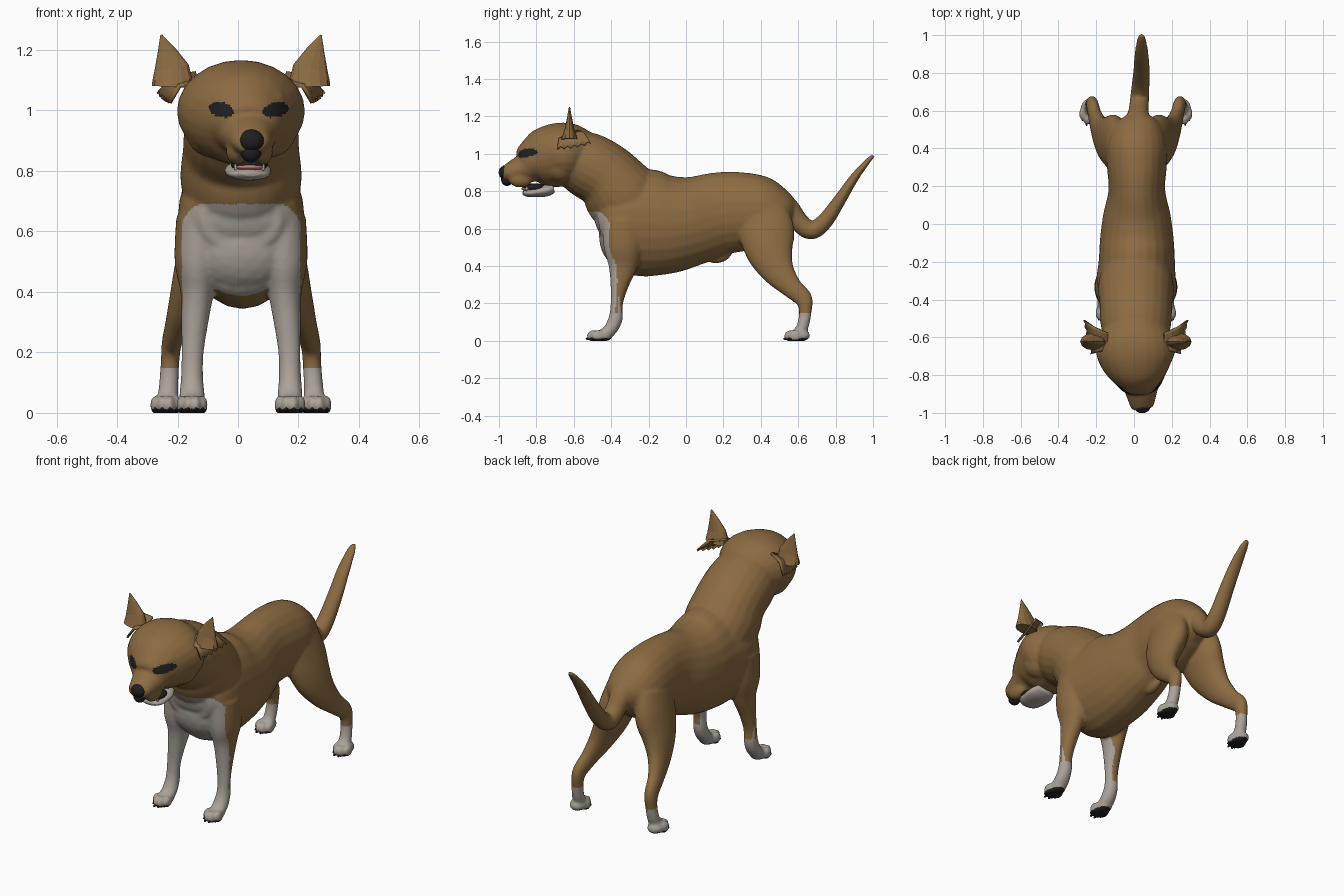
import bpy, bmesh, math
from mathutils import Vector, Matrix, Euler

if "Cube" in bpy.data.objects:
    bpy.data.objects.remove(bpy.data.objects["Cube"], do_unlink=True)


def material(name, rgb):
    m = bpy.data.materials.new(name)
    m.use_nodes = True
    m.diffuse_color = (*rgb, 1)
    m.node_tree.nodes["Principled BSDF"].inputs["Base Color"].default_value = (*rgb, 1)
    return m


BROWN = material("tan_coat", (.262, .147, .054))
WHITE = material("white_fur", (.41, .365, .32))
BLACK = material("black_skin", (.014, .014, .015))
PINK = material("pink_tongue", (.5, .2, .2))
MID = .01  # the body's mid-line


def spline(rows, steps=5):
    """Catmull-Rom resampling of station rows."""
    out = []
    for i in range(len(rows) - 1):
        a, b, c, d = (Vector(rows[min(max(k, 0), len(rows) - 1)]) for k in range(i - 1, i + 3))
        for s in range(steps):
            t = s / steps
            out.append(b + (c - a) * (t / 2) + (2 * a - 5 * b + 4 * c - d) * (t * t / 2)
                       + (3 * b - a - 3 * c + d) * (t ** 3 / 2))
    return out + [Vector(rows[-1])]


def loft(bm, rows, n=24, steps=5):
    """Tube through stations of x, y, z, half width, half depth."""
    rows = spline(rows, steps)
    pts = [Vector(r[:3]) for r in rows]
    rings = []
    for i, r in enumerate(rows):
        t = (pts[min(i + 1, len(pts) - 1)] - pts[max(i - 1, 0)]).normalized()
        u = Vector((1, 0, 0))
        u = (u - t * u.dot(t)).normalized()
        v = t.cross(u)
        rings.append([bm.verts.new(pts[i] + u * (math.cos(a) * r[3]) + v * (math.sin(a) * r[4]))
                      for a in (2 * math.pi * k / n for k in range(n))])
    for p, q in zip(rings, rings[1:]):
        for k in range(n):
            bm.faces.new((p[k], p[(k + 1) % n], q[(k + 1) % n], q[k]))
    bm.faces.new(rings[0][::-1])
    bm.faces.new(rings[-1])


def ball(bm, centre, radii, rot=(0, 0, 0)):
    m = Matrix.LocRotScale(Vector(centre), Euler(rot), Vector(radii))
    bmesh.ops.create_icosphere(bm, subdivisions=3, radius=1, matrix=m)


def finish(bm, name, mat, smooth=True):
    bmesh.ops.recalc_face_normals(bm, faces=bm.faces[:])
    me = bpy.data.meshes.new(name)
    bm.to_mesh(me)
    bm.free()
    me.materials.append(mat)
    ob = bpy.data.objects.new(name, me)
    bpy.context.collection.objects.link(ob)
    for p in me.polygons:
        p.use_smooth = smooth
    return ob


def mirrored(rows, side):
    return [(MID + side * r[0], *r[1:]) for r in rows]


# Torso, neck, skull and tail
body = bmesh.new()
loft(body, [(.02, .57, .66, .06, .07), (.02, .52, .675, .125, .125), (.015, .42, .69, .16, .187),
            (.015, .30, .69, .158, .212), (.015, .18, .68, .15, .222), (.015, .05, .645, .178, .236),
            (.015, -.08, .625, .195, .264), (.015, -.2, .63, .202, .287), (.01, -.32, .637, .21, .272),
            (.01, -.41, .642, .19, .21), (.01, -.468, .635, .13, .1)])
loft(body, [(.01, -.2, .66, .17, .16), (.01, -.33, .765, .2, .202), (.01, -.42, .873, .192, .18),
            (.01, -.53, .942, .187, .175), (.01, -.62, .99, .165, .15)])
loft(body, [(.01, -.52, .98, .14, .13), (.01, -.6, .993, .198, .162), (.01, -.66, .997, .212, .17),
            (.015, -.72, .985, .198, .168), (.024, -.78, .965, .163, .155), (.032, -.83, .945, .126, .12),
            (.037, -.87, .92, .094, .08), (.04, -.92, .905, .076, .064), (.043, -.965, .896, .062, .044),
            (.045, -.982, .895, .045, .032)])
loft(body, [(.02, .47, .79, .05, .05), (.02, .55, .715, .06, .052), (.025, .605, .635, .053, .052),
            (.03, .67, .59, .05, .049), (.035, .74, .637, .047, .044), (.04, .82, .75, .043, .034),
            (.04, .9, .872, .038, .024), (.04, .97, .958, .027, .015), (.04, 1.003, .992, .014, .01)])
ball(body, (.015, .18, .452), (.028, .065, .035), (.3, 0, 0))
# Breast and base of the throat
ball(body, (.01, -.355, .56), (.185, .11, .16))
ball(body, (.01, -.4, .67), (.18, .09, .13))

FRONT = [(.13, -.33, .64, .085, .12), (.142, -.335, .5, .078, .105), (.145, -.338, .4, .056, .078),
         (.153, -.355, .3, .045, .05), (.16, -.37, .2, .037, .033), (.162, -.376, .12, .037, .038),
         (.162, -.405, .06, .042, .036), (.162, -.44, .035, .042, .03)]
HIND = [(.09, .40, .70, .07, .14), (.115, .43, .58, .08, .15), (.15, .45, .47, .072, .125),
        (.185, .495, .37, .053, .088), (.214, .565, .285, .038, .058), (.23, .628, .225, .033, .048),
        (.235, .638, .16, .031, .034), (.24, .625, .08, .033, .032), (.243, .6, .04, .036, .032)]
TOES = [(-.035, .025), (-.013, 0), (.013, 0), (.035, .025)]
PAWS = [("front", .162, -.505), ("hind", .248, .55)]

for side in (-1, 1):
    # Legs, paws, lips, cheeks and brows
    loft(body, mirrored(FRONT, side))
    loft(body, mirrored(HIND, side))
    for _, x, y in PAWS:
        ball(body, (MID + side * x, y + .06, .028), (.045, .055, .032))
        for dx, dy in TOES:
            ball(body, (MID + side * x + dx, y + dy + .008, .026), (.017, .034, .032))
    ball(body, (.038 + side * .042, -.885, .865), (.036, .065, .046))
    ball(body, (.01 + side * .1, -.67, .94), (.085, .09, .095))
    ball(body, (.035 + side * .085, -.805, 1.043), (.042, .03, .018), (0, side * .2, side * .5))

dog = finish(body, "body", BROWN)
bpy.context.view_layer.objects.active = dog
dog.select_set(True)
remesh = dog.modifiers.new("Blend", "REMESH")
remesh.mode, remesh.voxel_size, remesh.use_smooth_shade = "VOXEL", .008, True
soften = dog.modifiers.new("Soften", "SMOOTH")
soften.factor, soften.iterations = .5, 8
for name in ("Blend", "Soften"):
    bpy.ops.object.modifier_apply(modifier=name)

# Flatten the soles on the ground
for v in dog.data.vertices:
    v.co.z = max(v.co.z, 0)


def coat(c, n):
    """Colour index for a face of the body."""
    eye_x = abs(c.x - .035) - .09
    eye_z = c.z - 1.002 - eye_x * .15
    if c.y < -.74 and (eye_x / .042) ** 2 + (eye_z / .025) ** 2 < 1:
        return 2
    if c.z < .014 and n.z < -.35:
        return 2
    if c.z < .15:
        return 1
    dx = abs(c.x - MID)
    bib_top = .69 - max(0, dx - .13) ** 2 * 14
    if c.z < bib_top and dx < .195 and c.y < -.345 - .11 * (c.z - .13):
        return 1
    inner = n.x * math.copysign(1, c.x - MID) < -.45
    return int(inner and c.z < .4 and c.y < -.3 and dx > .08)


# Paint the coat, eyes, white markings and soles
dog.data.materials.clear()
for m in (BROWN, WHITE, BLACK):
    dog.data.materials.append(m)
for p in dog.data.polygons:
    p.material_index = coat(p.center, p.normal)

# Nose, mouth, jaw and tongue
bm = bmesh.new()
ball(bm, (.043, -.96, .9), (.046, .042, .04))
ball(bm, (.043, -.957, .862), (.034, .032, .034))
finish(bm, "nose", BLACK)
bm = bmesh.new()
ball(bm, (.038, -.81, .82), (.062, .065, .022))
finish(bm, "mouth", BLACK)
bm = bmesh.new()
loft(bm, [(.03, -.71, .815, .06, .025), (.032, -.75, .803, .076, .032), (.036, -.81, .793, .073, .025),
          (.04, -.85, .79, .06, .02), (.042, -.872, .793, .03, .01)])
finish(bm, "lower_jaw", WHITE)
bm = bmesh.new()
ball(bm, (.038, -.835, .813), (.05, .045, .013))
finish(bm, "tongue", PINK)

for side, label in ((-1, "right"), (1, "left")):
    # Lower canine
    bm = bmesh.new()
    ball(bm, (.038 + side * .045, -.85, .813), (.006, .006, .014))
    finish(bm, label + "_canine", WHITE)
    # Pointed ear
    bm = bmesh.new()
    loft(bm, mirrored([(.228, -.623, 1.078, .067, .045), (.23, -.623, 1.14, .058, .024),
                       (.264, -.623, 1.25, .003, .003)], side), n=12, steps=2)
    finish(bm, label + "_ear_tip", BROWN, smooth=False)
    # Folded ear flap with a ragged rim, sweeping outward to the back
    bm = bmesh.new()
    strips = []
    for i in range(11):
        t = i / 10
        jag = .014 * (i % 2)
        rows = [(.15, -.67 + .09 * t, 1.09 + .04 * t),
                (.205 + .025 * t, -.68 + .135 * t, 1.085 + .03 * t),
                (.24 + .04 * t - jag / 2, -.69 + .18 * t, 1.028 + .03 * t * t + jag)]
        strips.append([bm.verts.new(r) for r in mirrored(rows, side)])
    for p, q in zip(strips, strips[1:]):
        for k in range(2):
            bm.faces.new((p[k], p[k + 1], q[k + 1], q[k]))
    flap = finish(bm, label + "_ear_flap", BROWN)
    flap.modifiers.new("Thickness", "SOLIDIFY").thickness = .012
    # Claws
    for part, x, y in PAWS:
        bm = bmesh.new()
        for dx, dy in TOES:
            ball(bm, (MID + side * x + dx, y + dy - .02, .011), (.005, .011, .007))
        finish(bm, f"{label}_{part}_claws", BLACK)
